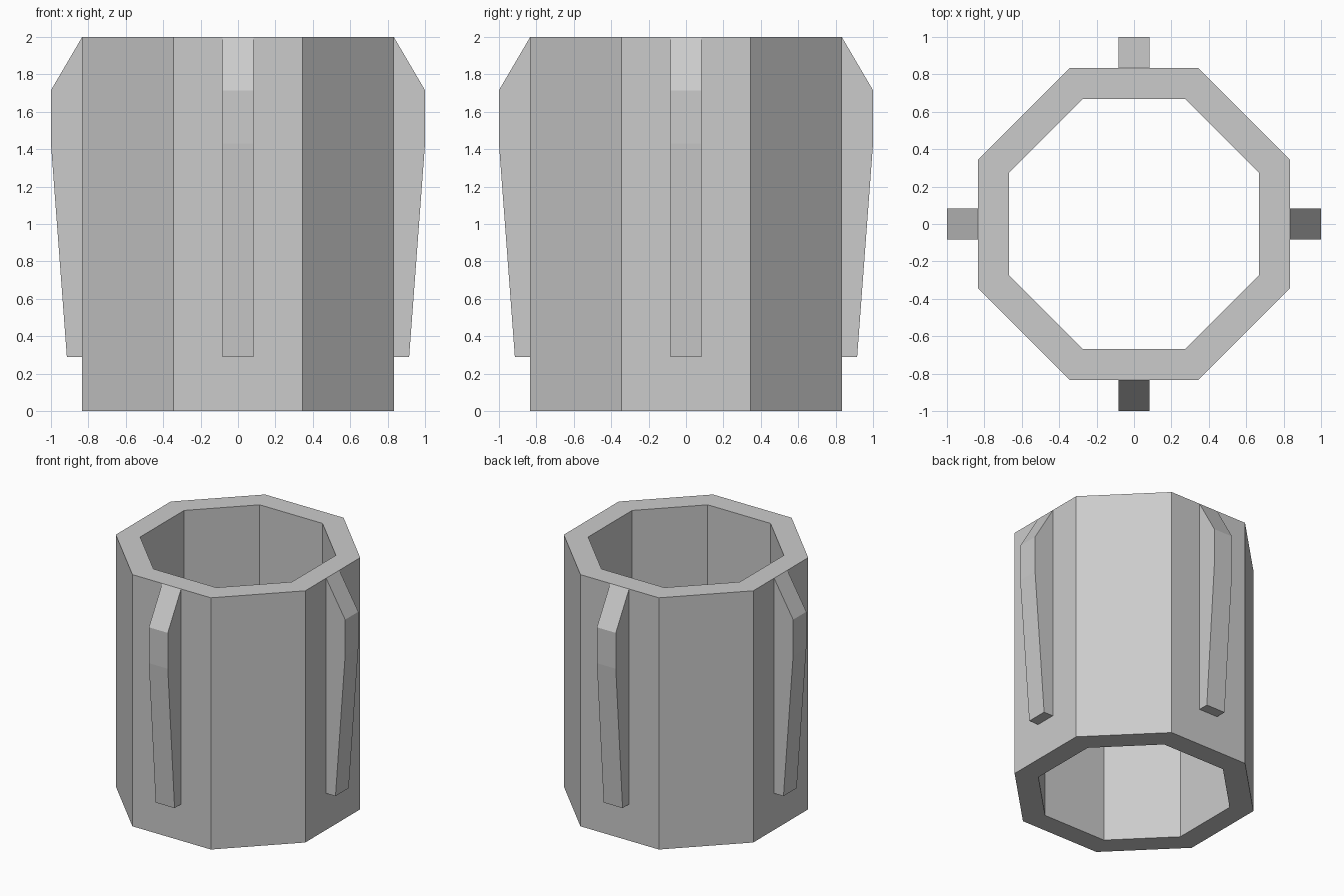
import bpy, bmesh
from math import pi, cos, sin, radians
from mathutils import Matrix

if "Cube" in bpy.data.objects:
    bpy.data.objects.remove(bpy.data.objects["Cube"])

H = 2.0
OUTER, INNER = 0.833, 0.667   # flat-to-centre distances
FIN_W = 0.166


def finish(bm, name):
    bmesh.ops.recalc_face_normals(bm, faces=bm.faces)
    me = bpy.data.meshes.new(name)
    bm.to_mesh(me)
    bm.free()
    ob = bpy.data.objects.new(name, me)
    bpy.context.collection.objects.link(ob)
    return ob


# Octagonal open tube
bm = bmesh.new()


def ring(apothem, z):
    r = apothem / cos(pi / 8)
    return [bm.verts.new((r * cos(pi / 8 + i * pi / 4), r * sin(pi / 8 + i * pi / 4), z))
            for i in range(8)]


loops = [ring(OUTER, 0), ring(OUTER, H), ring(INNER, H), ring(INNER, 0)]
for k in range(4):
    a, b = loops[k], loops[(k + 1) % 4]
    for i in range(8):
        j = (i + 1) % 8
        bm.faces.new((a[i], a[j], b[j], b[i]))
finish(bm, "octagonal_tube")

# Tapered fins on the four main sides
profile = [(0.82, 0.29), (0.915, 0.29), (1.0, 1.43), (1.0, 1.715), (OUTER, H), (0.82, 1.98)]
for n, side in enumerate(("right", "back", "left", "front")):
    bm = bmesh.new()
    face = bm.faces.new([bm.verts.new((x, -FIN_W / 2, z)) for x, z in profile])
    ext = bmesh.ops.extrude_face_region(bm, geom=[face])
    moved = [v for v in ext["geom"] if isinstance(v, bmesh.types.BMVert)]
    bmesh.ops.translate(bm, verts=moved, vec=(0, FIN_W, 0))
    bmesh.ops.rotate(bm, verts=bm.verts, matrix=Matrix.Rotation(radians(90 * n), 3, 'Z'))
    finish(bm, "fin_" + side)
